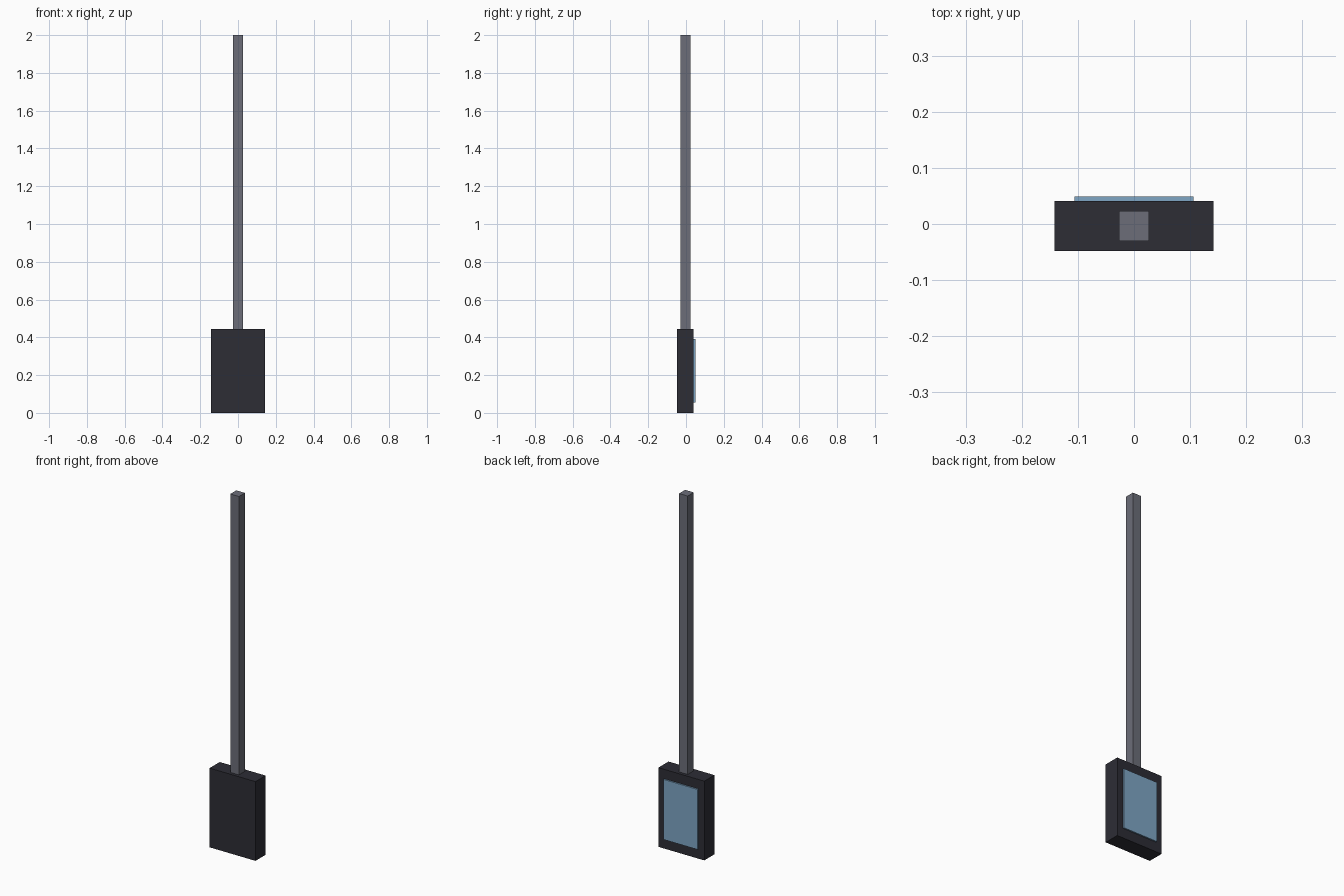
import bpy

cube = bpy.data.objects.get("Cube")
if cube:
    bpy.data.objects.remove(cube, do_unlink=True)


def material(name, rgb):
    mat = bpy.data.materials.new(name)
    mat.use_nodes = True
    colour = (*rgb, 1.0)
    mat.diffuse_color = colour
    mat.node_tree.nodes["Principled BSDF"].inputs["Base Color"].default_value = colour
    return mat


def box(name, mat, low, high):
    """Add a box spanning two opposite corners."""
    centre = [(a + b) / 2 for a, b in zip(low, high)]
    bpy.ops.mesh.primitive_cube_add(size=1, location=centre)
    obj = bpy.context.object
    obj.name = name
    obj.scale = [b - a for a, b in zip(low, high)]
    bpy.ops.object.transform_apply(location=False, rotation=False, scale=True)
    obj.data.materials.append(mat)
    return obj


charcoal = material("charcoal", (0.026, 0.026, 0.036))
steel = material("steel grey", (0.15, 0.155, 0.19))
blue = material("pale blue", (0.21, 0.38, 0.56))

# Flat case standing on the ground
box("case", charcoal, (-0.142, -0.048, 0), (0.142, 0.041, 0.443))

# Long square pole rising from the case
box("pole", steel, (-0.0265, -0.03, 0.443), (0.0265, 0.023, 2))

# Thin panel raised from the back of the case
box("back_panel", blue, (-0.106, 0.041, 0.054), (0.106, 0.049, 0.39))
